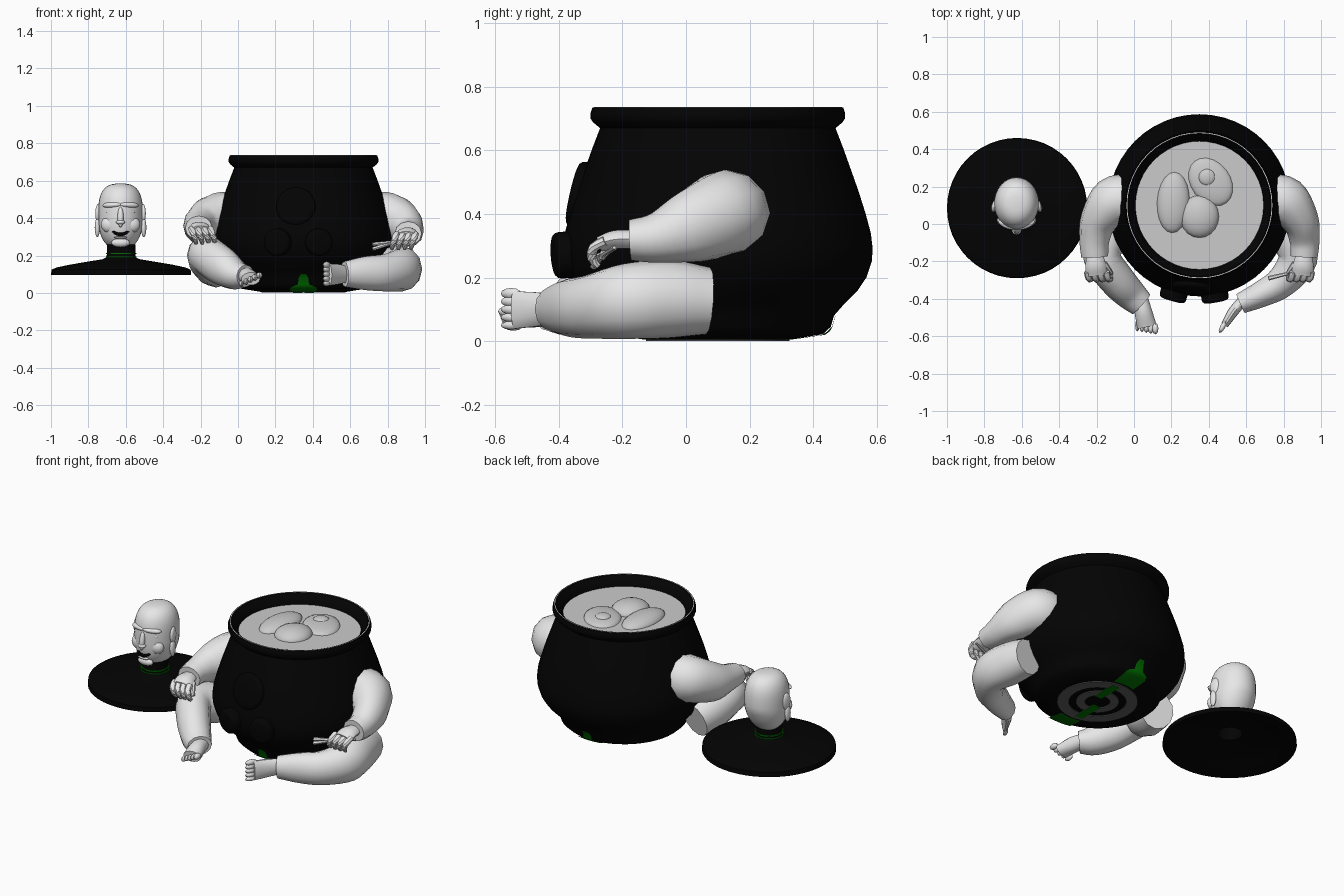
import bpy, bmesh, math
from mathutils import Vector, Matrix, Euler


def material(name, r, g, b):
    m = bpy.data.materials.new(name)
    m.diffuse_color = (r, g, b, 1)
    return m


BLACK = material("black_iron", 0.001, 0.001, 0.001)
WHITE = material("white_clay", 0.8, 0.8, 0.8)
GREY = material("grey_stew", 0.6, 0.6, 0.6)
DARK = material("dark_grey", 0.11, 0.11, 0.11)
GREEN = material("dark_green", 0.0, 0.16, 0.0)


def emit(name, bm, mat, angle=40):
    bmesh.ops.recalc_face_normals(bm, faces=bm.faces)
    me = bpy.data.meshes.new(name)
    bm.to_mesh(me)
    bm.free()
    me.materials.append(mat)
    ob = bpy.data.objects.new(name, me)
    bpy.context.collection.objects.link(ob)
    bpy.ops.object.select_all(action='DESELECT')
    ob.select_set(True)
    bpy.context.view_layer.objects.active = ob
    bpy.ops.object.shade_smooth_by_angle(angle=math.radians(angle))
    return ob


def skin(bm, rings, caps=True):
    rows = [[bm.verts.new(p) for p in ring] for ring in rings]
    n = len(rows[0])
    for a, b in zip(rows, rows[1:]):
        for i in range(n):
            j = (i + 1) % n
            bm.faces.new((a[i], a[j], b[j], b[i]))
    if caps:
        bm.faces.new(rows[0])
        bm.faces.new(rows[-1])


def lathe(name, profile, cx, cy, mat, seg=48, closed=False):
    bm = bmesh.new()
    pts = profile + profile[:1] if closed else profile
    skin(bm, [[(cx + r * math.cos(2 * math.pi * i / seg), cy + r * math.sin(2 * math.pi * i / seg), z)
               for i in range(seg)] for r, z in pts], caps=False)
    bmesh.ops.remove_doubles(bm, verts=bm.verts, dist=1e-5)
    return emit(name, bm, mat)


def tube(bm, pts, sides=14, steps=4):
    # points are (x, y, z, half width, half height), smoothed by a spline
    P = [Vector(p) for p in pts]
    P = [P[0] * 2 - P[1]] + P + [P[-1] * 2 - P[-2]]
    path = []
    for k in range(1, len(P) - 2):
        a, b, c, d = P[k - 1:k + 3]
        for s in range(steps):
            t = s / steps
            path.append(0.5 * (2 * b + (c - a) * t + (2 * a - 5 * b + 4 * c - d) * t * t
                               + (3 * b - a - 3 * c + d) * t ** 3))
    path.append(P[-2])
    rings = []
    for k, p in enumerate(path):
        t = (path[min(k + 1, len(path) - 1)] - path[max(k - 1, 0)])
        t = Vector(t[:3]).normalized()
        side = t.cross(Vector((0, 0, 1)))
        side = side.normalized() if side.length > 1e-3 else Vector((1, 0, 0))
        up = side.cross(t)
        rings.append([Vector(p[:3]) + side * p[3] * math.cos(2 * math.pi * i / sides)
                      + up * p[4] * math.sin(2 * math.pi * i / sides) for i in range(sides)])
    skin(bm, rings)


def blob(bm, loc, rad, rot=(0, 0, 0), u=20, v=12):
    m = Matrix.LocRotScale(Vector(loc), Euler(rot), Vector(rad))
    bmesh.ops.create_uvsphere(bm, u_segments=u, v_segments=v, radius=1, matrix=m)


# pot with rolled rim
PX, PY = 0.35, 0.10
outer = [(0.23, 0.006), (0.33, 0.022), (0.355, 0.045), (0.365, 0.08), (0.40, 0.12), (0.44, 0.16),
         (0.467, 0.20), (0.484, 0.25), (0.487, 0.29), (0.481, 0.34), (0.465, 0.40), (0.443, 0.47),
         (0.42, 0.535), (0.395, 0.605), (0.37, 0.67)]
rim = [(0.392, 0.688), (0.40, 0.70), (0.40, 0.718), (0.394, 0.735), (0.38, 0.735), (0.36, 0.715),
       (0.343, 0.69), (0.34, 0.62)]
lathe("pot", [(0, 0.006)] + outer + rim, PX, PY, BLACK)
lathe("rim_line", [(0.386, 0.734), (0.390, 0.734), (0.390, 0.737), (0.386, 0.737)], PX, PY, GREY, closed=True)

# stew and the pieces floating in it
lathe("stew", [(0, 0.68), (0.345, 0.68)], PX, PY, GREY)
bm = bmesh.new()
blob(bm, (0.35, 0.04, 0.675), (0.105, 0.115, 0.055))
emit("round_dumpling", bm, GREY)
bm = bmesh.new()
blob(bm, (0.21, 0.115, 0.675), (0.088, 0.165, 0.045), (0, 0, -0.05))
emit("long_root", bm, GREY)
bm = bmesh.new()
blob(bm, (0.41, 0.225, 0.68), (0.105, 0.14, 0.028), (0, 0, 0.65))
blob(bm, (0.39, 0.25, 0.70), (0.045, 0.045, 0.018))
emit("half_egg", bm, GREY)

# three round bosses on the front of the pot, each facing along the wall
for name, loc, r, depth, tilt, turn in (("upper_boss", (0.31, -0.331, 0.46), 0.105, 0.055, 13, -5),
                                        ("left_boss", (0.215, -0.365, 0.272), 0.073, 0.09, -4, -16),
                                        ("right_boss", (0.43, -0.372, 0.272), 0.073, 0.09, -4, 10)):
    bm = bmesh.new()
    m = (Matrix.Translation(loc) @ Matrix.Rotation(math.radians(turn), 4, 'Z')
         @ Matrix.Rotation(math.radians(90 - tilt), 4, 'X'))
    bmesh.ops.create_cone(bm, cap_ends=True, segments=32, radius1=r, radius2=r, depth=depth, matrix=m)
    bmesh.ops.bevel(bm, geom=[e for e in bm.edges if any(len(f.verts) > 8 for f in e.link_faces)],
                    offset=0.02, segments=3, affect='EDGES', profile=0.5)
    emit(name, bm, BLACK)

# worn rings and green marks under the pot
for k, (a, b) in enumerate(((0.07, 0.12), (0.16, 0.225))):
    lathe("base_ring_%d" % k, [(a, 0.001), (b, 0.001), (b, 0.007), (a, 0.007)], PX, PY, DARK, closed=True)
for s, word in ((-1, "front"), (1, "back")):
    bm = bmesh.new()
    rows = []
    for r, z, w in ((0.237, 0.006, 0.07), (0.337, 0.02, 0.075), (0.353, 0.032, 0.07),
                    (0.36, 0.045, 0.03), (0.370, 0.08, 0.025), (0.39, 0.10, 0.015)):
        rows.append([bm.verts.new((PX + x, PY + s * math.sqrt(r * r - x * x), z))
                     for x in [w * (i / 4 - 1) for i in range(9)]])
    for a, b in zip(rows, rows[1:]):
        for i in range(8):
            bm.faces.new((a[i], a[i + 1], b[i + 1], b[i]))
    emit(word + "_green_mark", bm, GREEN)
    bm = bmesh.new()
    bmesh.ops.create_cube(bm, size=1, matrix=Matrix.LocRotScale(
        Vector((PX + s * 0.03, PY + s * 0.12, 0.003)), None, Vector((0.05, 0.16, 0.006))))
    emit(word + "_base_bar", bm, GREEN)


# sleeves, mirrored about the pot
def mx(s, dx):
    return PX + s * dx


for s, dz, word in ((1, 0, "right"), (-1, 0.03, "left")):
    bm = bmesh.new()
    tube(bm, [(mx(s, x), y, z + e * dz, r, h) for x, y, z, r, h, e in (
        (0.38, 0.13, 0.40, 0.135, 0.135, 0), (0.46, 0.115, 0.40, 0.135, 0.135, 0),
        (0.54, 0.015, 0.36, 0.10, 0.115, 0.2), (0.562, -0.09, 0.325, 0.08, 0.08, 1),
        (0.56, -0.175, 0.318, 0.072, 0.064, 1))], sides=12)
    emit(word + "_sleeve", bm, WHITE, 50)
    # hand hanging over the knee
    bm = bmesh.new()
    tube(bm, [(mx(s, 0.56), -0.15, 0.32 + dz, 0.04, 0.03), (mx(s, 0.555), -0.22, 0.32 + dz, 0.055, 0.03),
              (mx(s, 0.55), -0.27, 0.305 + dz, 0.058, 0.025)], sides=10)
    for i in range(4):
        x = 0.60 - 0.034 * i
        tube(bm, [(mx(s, x), -0.255, 0.315 + dz, 0.018, 0.016), (mx(s, x - 0.008), -0.29, 0.295 + dz, 0.018, 0.016),
                  (mx(s, x - 0.02), -0.295, 0.26 + dz, 0.016, 0.015),
                  (mx(s, x - 0.025), -0.275, 0.235 + dz, 0.01, 0.01)], sides=8, steps=2)
    tube(bm, [(mx(s, 0.51), -0.21, 0.31 + dz, 0.017, 0.015), (mx(s, 0.485), -0.25, 0.285 + dz, 0.016, 0.015),
              (mx(s, 0.47), -0.265, 0.26 + dz, 0.01, 0.01)], sides=8, steps=2)
    emit(word + "_hand", bm, WHITE)

# pair of sticks held in the right hand
bm = bmesh.new()
for z in (0.235, 0.26):
    tube(bm, [(0.96, -0.225, 0.295, 0.006, 0.006), (0.85, -0.258, 0.275, 0.008, 0.008),
              (0.72, -0.29, z, 0.012, 0.011)], sides=6, steps=1)
emit("sticks", bm, WHITE)

# trouser legs
LEGS = {"right": [(0.83, 0.07, 0.127, 0.10, 0.105), (0.85, -0.05, 0.133, 0.115, 0.122),
                  (0.875, -0.19, 0.125, 0.105, 0.118), (0.79, -0.31, 0.108, 0.085, 0.10),
                  (0.68, -0.375, 0.105, 0.07, 0.09), (0.57, -0.425, 0.10, 0.055, 0.068)],
        "left": [(-0.11, 0.07, 0.13, 0.10, 0.105), (-0.14, -0.05, 0.165, 0.115, 0.12),
                 (-0.17, -0.18, 0.205, 0.10, 0.105), (-0.09, -0.30, 0.145, 0.095, 0.105),
                 (-0.02, -0.375, 0.10, 0.085, 0.083), (0.04, -0.43, 0.09, 0.07, 0.06)]}
for word, pts in LEGS.items():
    bm = bmesh.new()
    tube(bm, pts, sides=12)
    emit(word + "_leg", bm, WHITE, 50)

# feet: the left is half tipped, the right rests on its edge
bm = bmesh.new()
tube(bm, [(0.035, -0.40, 0.09, 0.04, 0.04), (0.05, -0.47, 0.088, 0.047, 0.045), (0.068, -0.545, 0.075, 0.052, 0.035)])
for i in range(5):
    blob(bm, (0.018 + 0.024 * i, -0.543 - 0.004 * i, 0.05 + 0.011 * i), (0.012 + 0.0012 * i, 0.032, 0.017), u=8, v=6)
emit("left_foot", bm, WHITE)
bm = bmesh.new()
tube(bm, [(0.58, -0.41, 0.10, 0.028, 0.045), (0.53, -0.47, 0.10, 0.028, 0.055), (0.485, -0.54, 0.098, 0.02, 0.06)])
for i in range(5):
    blob(bm, (0.474, -0.55, 0.05 + 0.025 * i), (0.014, 0.037, 0.0135 + 0.001 * i), (0, 0, -0.5), u=8, v=6)
emit("right_foot", bm, WHITE)

# hollow lid with a neck, and its green collar
LX, LY = -0.625, 0.085
lathe("lid", [(0.375, 0.096), (0.372, 0.124), (0.345, 0.136), (0.28, 0.15), (0.18, 0.167), (0.10, 0.18),
              (0.078, 0.19), (0.076, 0.21), (0.076, 0.26), (0.07, 0.26), (0.07, 0.165), (0.18, 0.145),
              (0.28, 0.125), (0.355, 0.096)], LX, LY, BLACK, closed=True)
for k, z in enumerate((0.19, 0.208)):
    lathe("collar_%d" % k, [(0.074, z), (0.082, z), (0.082, z + 0.006), (0.074, z + 0.006)], LX, LY, GREEN, closed=True)

# head: a boxy egg, flatter in front, drawn in at the chin and nape
HX, HY, HZ = -0.628, 0.11, 0.41
bm = bmesh.new()
bmesh.ops.create_uvsphere(bm, u_segments=32, v_segments=24, radius=1)
for v in bm.verts:
    x, y, z = v.co
    f = math.hypot(x, y)
    g = (1 - abs(z) ** 2.9) ** (1 / 2.9) / f if f > 1e-4 else 0
    wide = 0.12 - 0.02 * max(0, -z - 0.3)
    deep = 0.14 if y < 0 else 0.14 - 0.06 * max(0, -z - 0.1)
    v.co = (HX + x * g * wide, HY + y * g * deep, HZ + z * 0.175)
# brow, nose, lips, cheeks, chin and long ears
blob(bm, (HX, -0.035, 0.405), (0.016, 0.016, 0.055), (-0.15, 0, 0))
blob(bm, (HX, -0.038, 0.378), (0.024, 0.02, 0.013))
blob(bm, (HX, -0.002, 0.268), (0.05, 0.022, 0.024))
blob(bm, (HX, -0.022, 0.296), (0.036, 0.012, 0.007))
for s in (-1, 1):
    blob(bm, (HX + s * 0.045, -0.004, 0.47), (0.055, 0.022, 0.016), (0, s * 0.05, s * 0.35))
    blob(bm, (HX + s * 0.05, 0.0, 0.435), (0.033, 0.013, 0.01), (0, 0, s * 0.35))
    blob(bm, (HX + s * 0.055, 0.02, 0.365), (0.05, 0.033, 0.045))
    blob(bm, (HX + s * 0.12, 0.095, 0.425), (0.014, 0.032, 0.05), (0, 0, s * 0.2))
    blob(bm, (HX + s * 0.124, 0.085, 0.35), (0.014, 0.022, 0.052))
emit("head", bm, WHITE)

# open smiling mouth
bm = bmesh.new()
for i in range(-4, 5):
    blob(bm, (HX + i * 0.009, -0.027 + 0.0004 * i * i, 0.312 + 0.0009 * i * i),
         (0.011, 0.007, 0.011 - 0.0004 * i * i), u=8, v=6)
emit("mouth", bm, BLACK)
